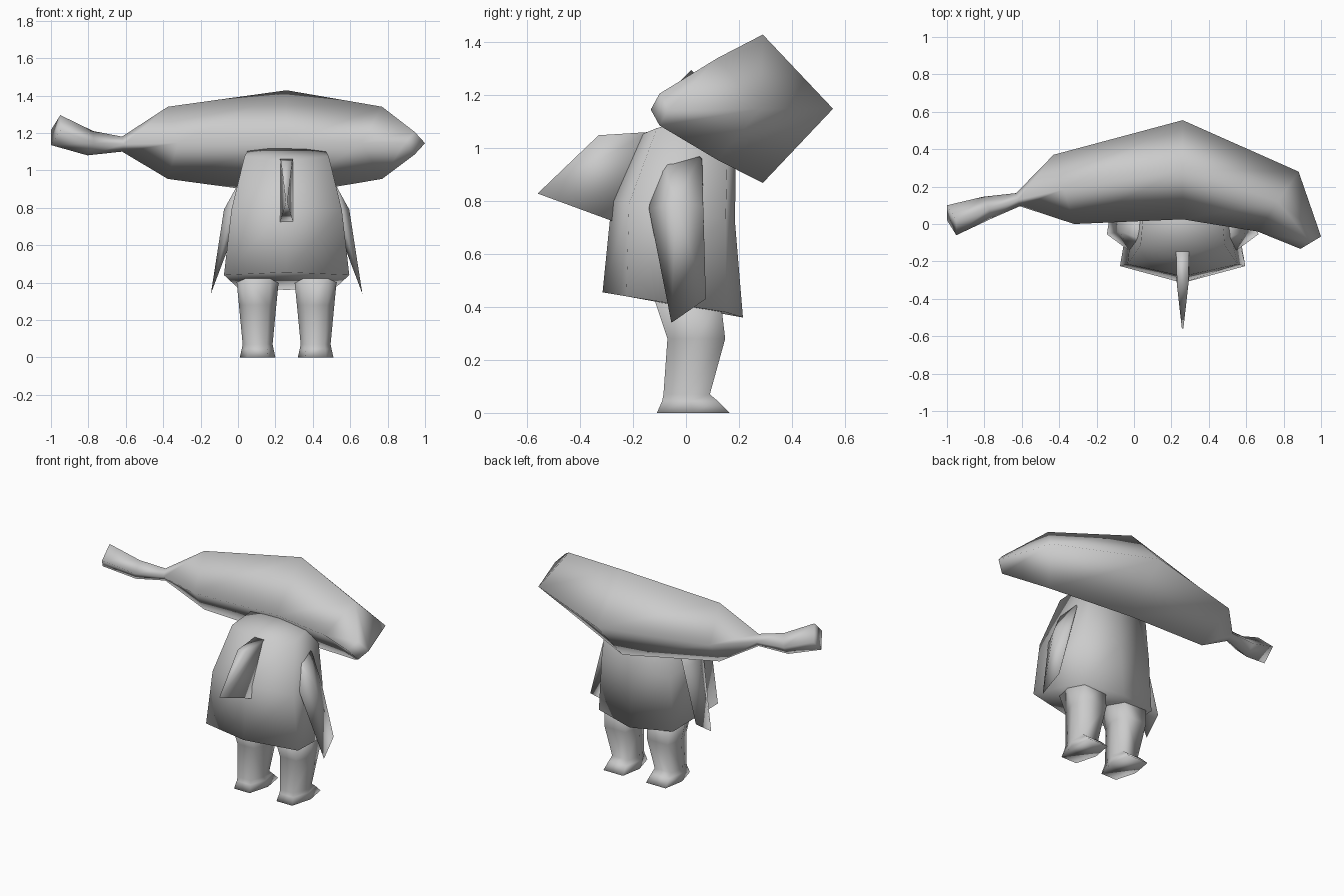
import bpy, bmesh
from mathutils import Vector

if "Cube" in bpy.data.objects:
    bpy.data.objects.remove(bpy.data.objects["Cube"])

CX = 0.26  # middle plane of the body

grey = bpy.data.materials.new("plain grey")
grey.use_nodes = True
grey.diffuse_color = (0.6, 0.6, 0.6, 1)
grey.node_tree.nodes["Principled BSDF"].inputs["Base Color"].default_value = (0.6, 0.6, 0.6, 1)


def finish(bm, name, location=(0, 0, 0)):
    bmesh.ops.recalc_face_normals(bm, faces=bm.faces)
    for f in bm.faces:
        f.smooth = True
    me = bpy.data.meshes.new(name)
    bm.to_mesh(me)
    bm.free()
    me.materials.append(grey)
    ob = bpy.data.objects.new(name, me)
    ob.location = location
    bpy.context.collection.objects.link(ob)
    return ob


def loft(name, rings, location=(0, 0, 0)):
    """Skin a list of equal rings and cap both ends."""
    bm = bmesh.new()
    loops = [[bm.verts.new(p) for p in ring] for ring in rings]
    n = len(loops[0])
    for a, b in zip(loops, loops[1:]):
        for i in range(n):
            j = (i + 1) % n
            bm.faces.new((a[i], a[j], b[j], b[i]))
    bm.faces.new(loops[0])
    bm.faces.new(loops[-1])
    return finish(bm, name, location)


def hull(name, points, location=(0, 0, 0)):
    bm = bmesh.new()
    for p in points:
        bm.verts.new(p)
    bmesh.ops.convex_hull(bm, input=bm.verts)
    return finish(bm, name, location)


# Curved fruit hat: diamond sections given by centre, front-to-back lean and half height
def diamond(centre, back, up):
    c, b, u = Vector(centre), Vector(back), Vector(up)
    return [c + u, c + b, c - u, c - b]


loft("fruit_hat", [
    diamond((-0.975, 0.02, 1.215), (-0.025, 0.08, 0), (0.025, 0, 0.08)),
    diamond((-0.79, 0.085, 1.145), (-0.02, 0.06, 0), (0.015, 0, 0.065)),
    diamond((-0.62, 0.13, 1.14), (-0.01, 0.035, 0), (0, 0, 0.04)),
    diamond((-0.375, 0.185, 1.147), (-0.055, 0.185, 0), (0, 0, 0.193)),
    diamond((0.26, 0.29, 1.148), (0, 0.265, 0), (0, 0, 0.28)),
    diamond((0.77, 0.12, 1.147), (0.11, 0.16, 0), (0, 0, 0.193)),
    diamond((0.945, -0.10, 1.145), (0.055, 0.033, 0), (0, 0, 0.06)),
])


# Body: six-sided sections, each with a front point, two side pairs and a back point
def body_ring(front, side, rear, back):
    (fy, fz), (sx, sy, sz), (rx, ry, rz), (by, bz) = front, side, rear, back
    return [(0, fy, fz), (sx, sy, sz), (rx, ry, rz),
            (0, by, bz), (-rx, ry, rz), (-sx, sy, sz)]


loft("body", [
    body_ring((-0.315, 0.455), (0.335, -0.225, 0.44), (0.27, 0.15, 0.38), (0.215, 0.36)),
    body_ring((-0.28, 0.80), (0.295, -0.215, 0.79), (0.25, 0.15, 0.73), (0.185, 0.72)),
    body_ring((-0.17, 1.05), (0.225, -0.11, 1.075), (0.2, 0.16, 1.12), (0.19, 1.15)),
], (CX, 0, 0))

# Beak: thin blade narrowing to its tip
beak = [(0.035, -0.14, 1.06), (0.03, -0.33, 1.048), (0.004, -0.56, 0.828), (0.035, -0.28, 0.725)]
loft("beak", [[(s * x, y, z) for x, y, z in beak] for s in (-1, 1)], (CX, 0, 0))

# Wings and legs, mirrored about the middle plane
wing = [(0.225, -0.11, 0.97), (0.225, -0.08, 0.99), (0.225, 0.06, 0.985),
        (0.29, -0.14, 0.77), (0.335, -0.04, 0.79), (0.30, 0.065, 0.78),
        (0.385, 0.075, 0.43), (0.405, -0.055, 0.34),
        (0.2, 0, 0.93), (0.25, -0.03, 0.75)]
# height, half width, front y, back y
leg = [(0.0, 0.095, -0.11, 0.165), (0.045, 0.085, -0.09, 0.12), (0.07, 0.08, -0.085, 0.09),
       (0.28, 0.1, -0.07, 0.148), (0.43, 0.115, -0.12, 0.13)]


def leg_ring(s, z, w, front, back):
    mid = (front + back) / 2
    outline = [(-0.6 * w, front), (0.6 * w, front), (w, mid),
               (0.75 * w, back), (-0.75 * w, back), (-w, mid)]
    return [(s * (0.155 + x), y, z) for x, y in outline]


for side, s in (("left", 1), ("right", -1)):
    hull(side + "_wing", [(s * x, y, z) for x, y, z in wing], (CX, 0, 0))
    loft(side + "_leg", [leg_ring(s, *r) for r in leg], (CX, 0, 0))
